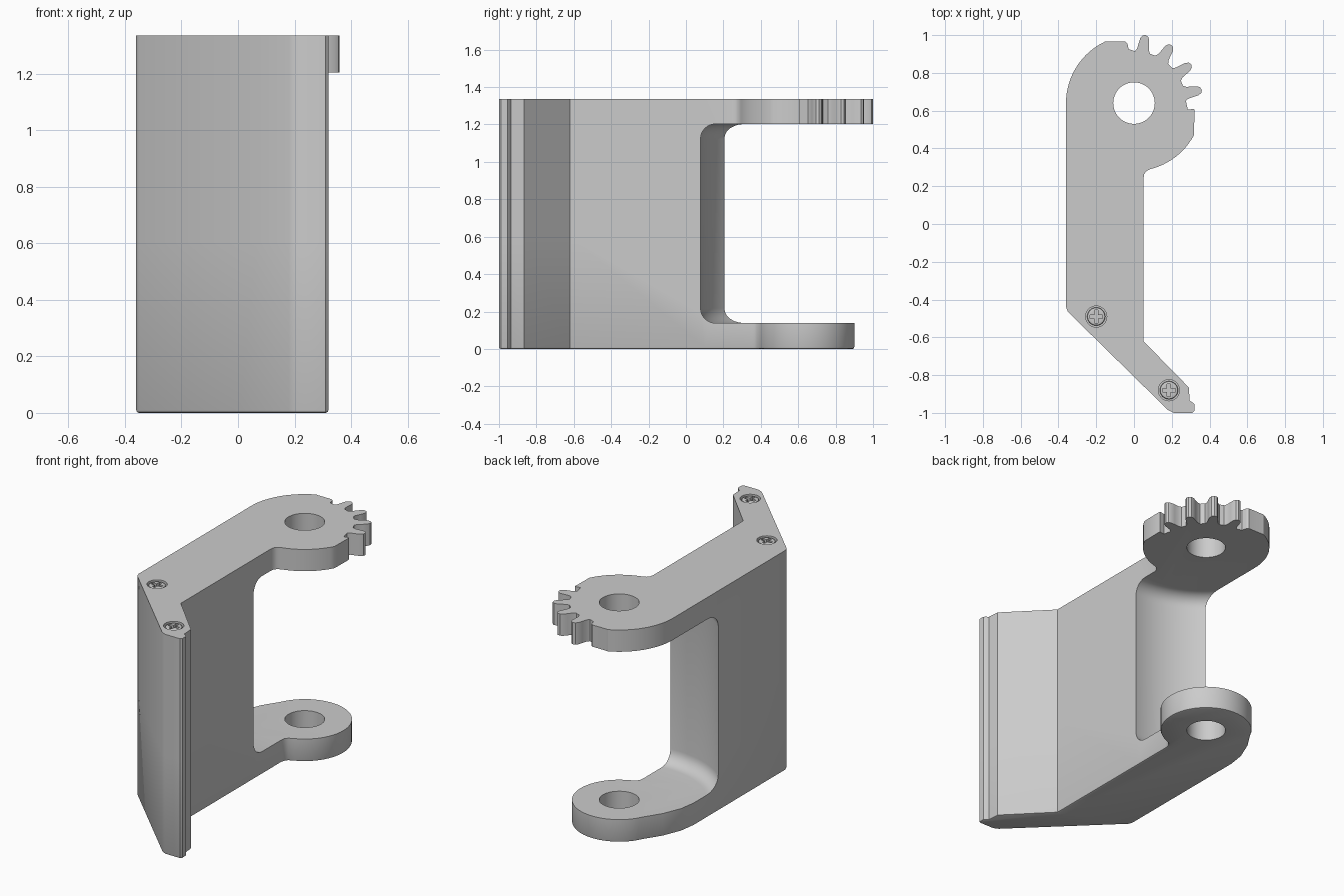
import bpy, bmesh
from math import cos, sin, radians

if "Cube" in bpy.data.objects:
    bpy.data.objects.remove(bpy.data.objects["Cube"])

CY = 0.64          # hinge axis (x = 0)
TOP = 1.335


def polar(r, deg):
    return (r * cos(radians(deg)), CY + r * sin(radians(deg)))


def arc(r, a, b, n):
    return [polar(r, a + (b - a) * i / n) for i in range(n + 1)]


def prism(name, pts, z0, z1, bevel=0.0, bevel_z=()):
    bm = bmesh.new()
    face = bm.faces.new([bm.verts.new((x, y, z0)) for x, y in pts])
    ext = bmesh.ops.extrude_face_region(bm, geom=[face])
    for v in ext["geom"]:
        if isinstance(v, bmesh.types.BMVert):
            v.co.z = z1
    bmesh.ops.recalc_face_normals(bm, faces=bm.faces)
    if bevel:
        rim = [e for e in bm.edges
               if any(all(abs(v.co.z - z) < 1e-5 for v in e.verts) for z in bevel_z)]
        bmesh.ops.bevel(bm, geom=rim, offset=bevel, segments=6 if bevel > 0.05 else 2,
                        profile=0.5, affect='EDGES', clamp_overlap=True)
    me = bpy.data.meshes.new(name)
    bm.to_mesh(me)
    bm.free()
    ob = bpy.data.objects.new(name, me)
    bpy.context.collection.objects.link(ob)
    return ob


def boolean(ob, other, op):
    mod = ob.modifiers.new("cut", 'BOOLEAN')
    mod.operation, mod.solver, mod.object = op, 'EXACT', other
    bpy.context.view_layer.objects.active = ob
    bpy.ops.object.modifier_apply(modifier=mod.name)
    bpy.data.objects.remove(other)


def smooth(ob):
    bpy.ops.object.select_all(action='DESELECT')
    ob.select_set(True)
    bpy.context.view_layer.objects.active = ob
    bpy.ops.object.shade_smooth_by_angle(angle=radians(30))


def circle(x, y, r, n):
    return [(x + r * cos(radians(360 * i / n)), y + r * sin(radians(360 * i / n)))
            for i in range(n)]


# Bent wall outline shared by both halves, from the right side round to the left
wall = [(0.05, 0.1), (0.05, -0.62), (0.29, -0.865), (0.295, -0.935), (0.31, -0.945),
        (0.32, -0.955), (0.32, -0.99), (0.31, -1.0), (0.21, -1.0), (0.18, -0.985),
        (-0.35, -0.465), (-0.36, -0.44)]

# Lower half with the plain round lug
lower = wall + [(-0.36, 0.44), (-0.345, 0.54), (-0.30, 0.65)] \
    + arc(0.26, 155, -68, 36) + [(0.068, 0.385), (0.054, 0.365), (0.05, 0.34)]
hinge = prism("hinge_bracket", lower, 0, 0.6, 0.01, (0,))

# Upper half with the gear sector
teeth = []
for a in (80.5, 57.3, 34.1, 11):
    for r, d in ((0.275, 8.5), (0.29, 6.2), (0.32, 5), (0.345, 4), (0.36, 2.4), (0.366, 0),
                 (0.36, -2.4), (0.345, -4), (0.32, -5), (0.29, -6.2), (0.275, -8.5)):
        teeth.append(polar(r, a + d))
upper = wall + arc(0.36, 180, 115, 16) + [(-0.14, 0.965), (-0.045, 0.965), (-0.035, 0.955),
                                          (-0.028, 0.925)] \
    + teeth + [(0.285, 0.605), (0.318, 0.61), (0.32, 0.60)] + arc(0.36, -28, -76, 12) \
    + [(0.066, 0.28), (0.054, 0.265), (0.05, 0.24)]
boolean(hinge, prism("upper_half", upper, 0.6, TOP), 'UNION')

# Round clearance between the lugs, with filleted rims
boolean(hinge, prism("clearance", circle(0, CY, 0.565, 96), 0.138, 1.203, 0.08,
                     (0.138, 1.203)), 'DIFFERENCE')

# Pin hole through both lugs
boolean(hinge, prism("pin_hole", circle(0, CY, 0.11, 48), -0.1, 1.5), 'DIFFERENCE')

# Screws sunk into the top edge
for i, (x, y) in enumerate(((-0.2, -0.49), (0.185, -0.88))):
    boolean(hinge, prism("screw_seat", circle(x, y, 0.056, 32), TOP - 0.03, TOP + 0.1),
            'DIFFERENCE')
    screw = prism(f"screw_{i + 1}", circle(x, y, 0.048, 32), TOP - 0.04, TOP - 0.004,
                  0.008, (TOP - 0.004,))
    for w, h in ((0.034, 0.009), (0.009, 0.034)):
        slot = [(x - w, y - h), (x + w, y - h), (x + w, y + h), (x - w, y + h)]
        boolean(screw, prism("slot", slot, TOP - 0.022, TOP + 0.1), 'DIFFERENCE')
    smooth(screw)
smooth(hinge)
